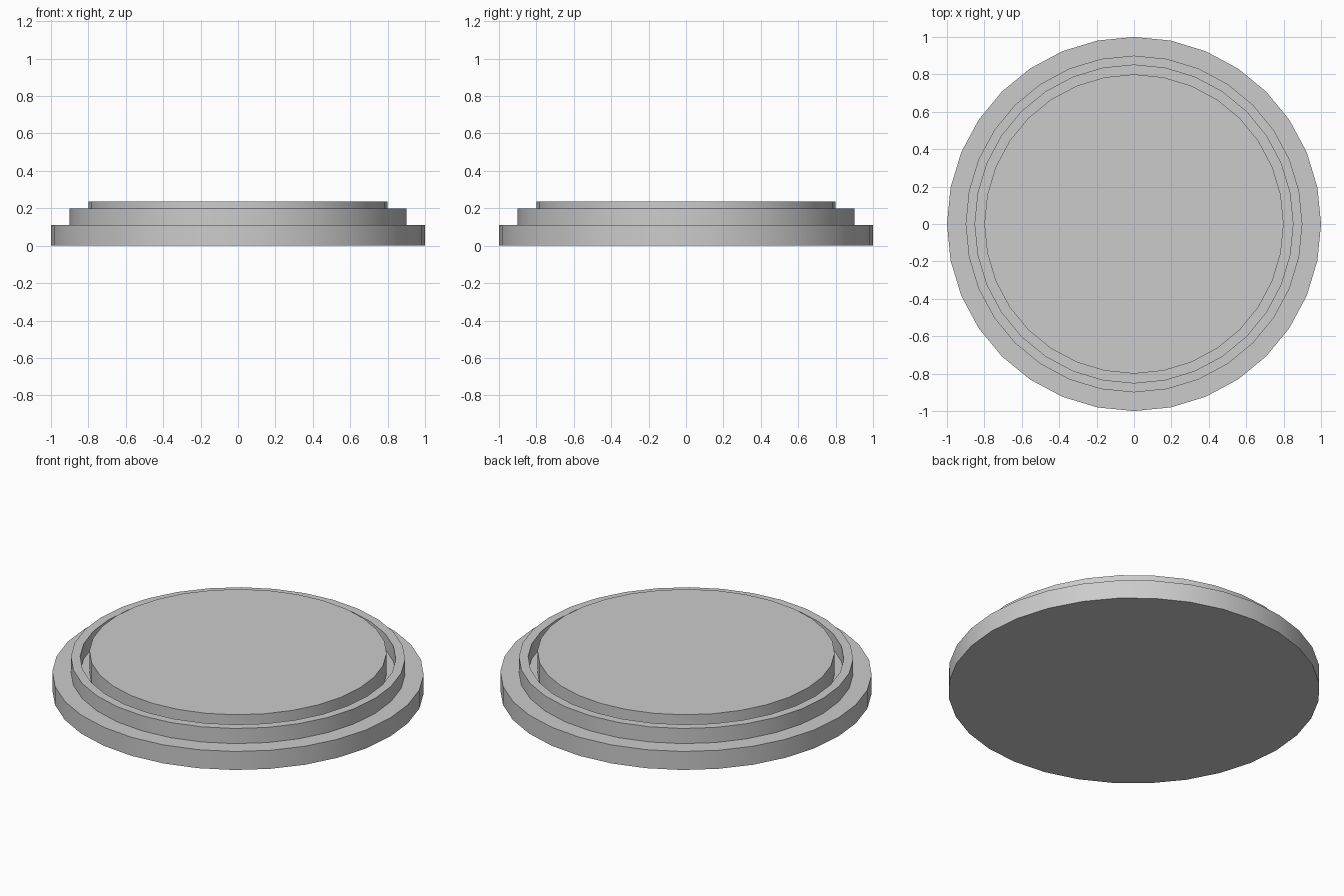
import bpy, bmesh, math

if "Cube" in bpy.data.objects:
    bpy.data.objects.remove(bpy.data.objects["Cube"])

SIDES = 32


def lathe(name, profile):
    """Revolve an (r, z) profile around z, capping both ends with flat polygons."""
    bm = bmesh.new()
    rings = []
    for r, z in profile:
        rings.append([bm.verts.new((r * math.cos(2 * math.pi * i / SIDES),
                                    r * math.sin(2 * math.pi * i / SIDES), z))
                      for i in range(SIDES)])
    for low, high in zip(rings, rings[1:]):
        for i in range(SIDES):
            j = (i + 1) % SIDES
            bm.faces.new((low[i], low[j], high[j], high[i]))
    bm.faces.new(rings[0][::-1])
    bm.faces.new(rings[-1])
    bmesh.ops.recalc_face_normals(bm, faces=bm.faces)
    mesh = bpy.data.meshes.new(name)
    bm.to_mesh(mesh)
    bm.free()
    obj = bpy.data.objects.new(name, mesh)
    bpy.context.collection.objects.link(obj)
    bpy.ops.object.select_all(action='DESELECT')
    obj.select_set(True)
    bpy.context.view_layer.objects.active = obj
    bpy.ops.object.shade_smooth_by_angle(angle=math.radians(30))
    return obj


# Stepped round plate: base flange, raised rim, groove, raised centre disc
lathe("stepped_round_plate", [
    (1.00, 0.00), (1.00, 0.11),     # base flange
    (0.90, 0.11), (0.90, 0.20),     # rim outer wall
    (0.85, 0.20), (0.85, 0.11),     # rim inner wall
    (0.80, 0.11), (0.80, 0.235),    # groove floor and centre disc
])
